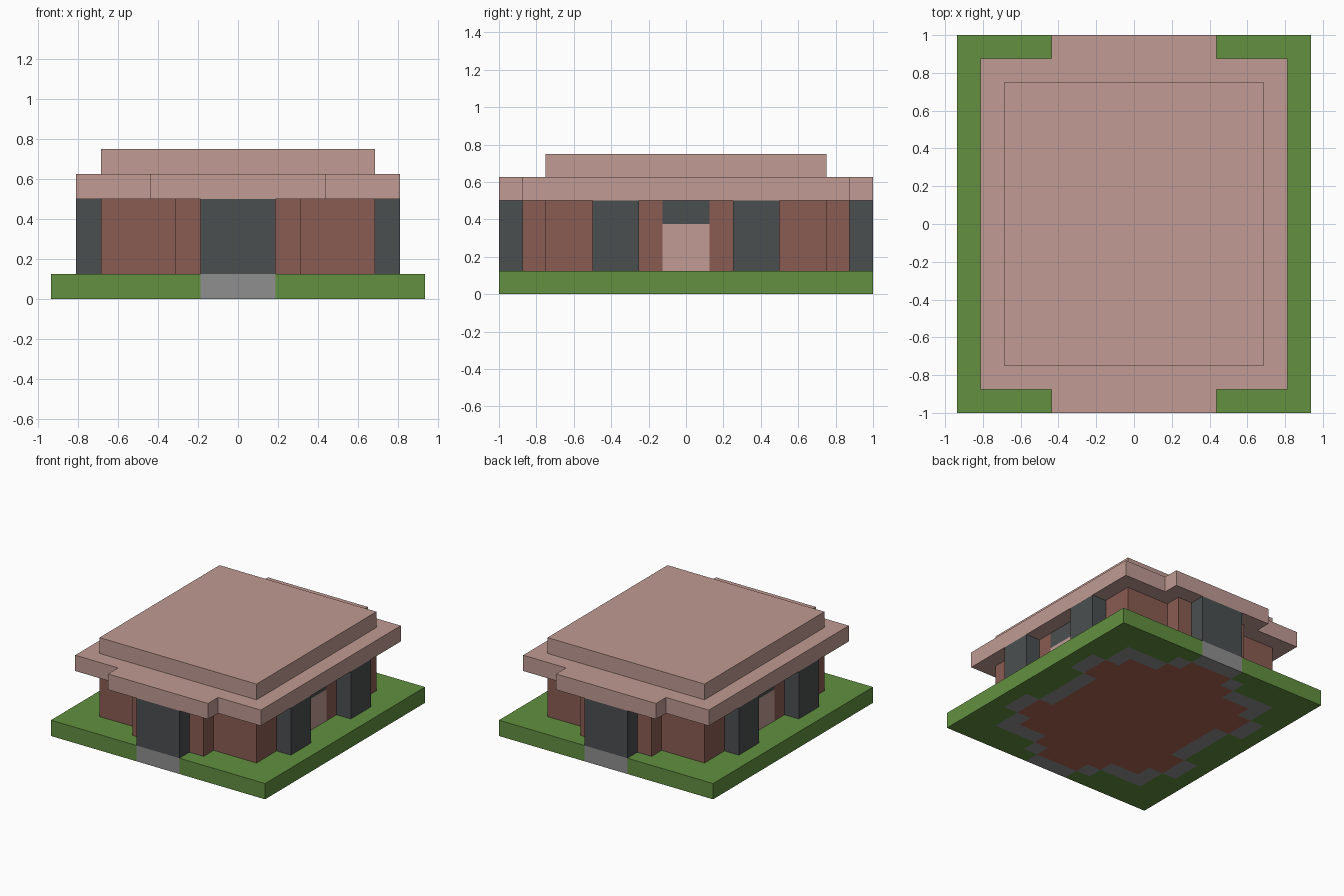
import bpy, bmesh

cube = bpy.data.objects.get("Cube")
if cube:
    bpy.data.objects.remove(cube, do_unlink=True)

U = 0.0625            # building module
BASE, EAVE = 2, 8     # heights in modules


def material(name, rgb):
    m = bpy.data.materials.new(name)
    m.use_nodes = True
    m.diffuse_color = (*rgb, 1)
    bsdf = m.node_tree.nodes["Principled BSDF"]
    bsdf.inputs["Base Color"].default_value = (*rgb, 1)
    bsdf.inputs["Roughness"].default_value = 0.9
    return m


GRASS = material("grass green", (0.122, 0.279, 0.051))
PINK = material("pale pink", (0.533, 0.328, 0.296))
BRICK = material("brick brown", (0.254, 0.107, 0.084))
GLASS = material("dark slate", (0.070, 0.078, 0.080))
STONE = material("stone grey", (0.275, 0.275, 0.275))
FLOOR = material("floor brown", (0.41, 0.13, 0.08))


def finish(name, bm, mats):
    bmesh.ops.recalc_face_normals(bm, faces=bm.faces)
    mesh = bpy.data.meshes.new(name)
    bm.to_mesh(mesh)
    bm.free()
    for m in mats:
        mesh.materials.append(m)
    obj = bpy.data.objects.new(name, mesh)
    bpy.context.collection.objects.link(obj)
    return obj


def prism(name, mat, outline, z0, z1):
    """Extrude a plan outline, all in modules."""
    bm = bmesh.new()
    face = bm.faces.new([bm.verts.new((x * U, y * U, z0 * U)) for x, y in outline])
    up = bmesh.ops.extrude_face_region(bm, geom=[face])["geom"]
    for v in up:
        if isinstance(v, bmesh.types.BMVert):
            v.co.z = z1 * U
    return finish(name, bm, [mat])


def block(name, mat, x, y, z, mirror=""):
    """Box from coordinate ranges, mirrored over the named axes."""
    outline = [(x[0], y[0]), (x[1], y[0]), (x[1], y[1]), (x[0], y[1])]
    obj = prism(name, mat, outline, *z)
    if mirror:
        mod = obj.modifiers.new("mirror", "MIRROR")
        mod.use_axis = ("x" in mirror, "y" in mirror, False)
        mod.use_mirror_merge = False
    return obj


# Walls: name, colour, plan ranges, height range, mirrored axes
WALL = (BASE, EAVE)
PARTS = [
    ("entrance_window", GLASS, (-3, 3), (14, 16), WALL, "y"),
    ("porch_wall", BRICK, (3, 5), (12, 14), WALL, "xy"),
    ("end_wall", BRICK, (5, 11), (10, 12), WALL, "xy"),
    ("side_wall", BRICK, (9, 11), (8, 10), WALL, "xy"),
    ("bay_window", GLASS, (11, 13), (4, 8), WALL, "xy"),
    ("door_pier", BRICK, (9, 11), (2, 4), WALL, "xy"),
    ("side_door", PINK, (9, 11), (-2, 2), (BASE, 6), "x"),
    ("door_transom", GLASS, (9, 11), (-2, 2), (6, EAVE), "x"),
]
for part in PARTS:
    block(*part)

# Ground slab in square tiles: stone beneath the walls, floor inside, grass around
bm = bmesh.new()
bmesh.ops.create_grid(bm, x_segments=15, y_segments=16, size=1)
for v in bm.verts:
    v.co.x *= 15 * U
up = bmesh.ops.extrude_face_region(bm, geom=bm.faces[:])["geom"]
for v in up:
    if isinstance(v, bmesh.types.BMVert):
        v.co.z = BASE * U
for f in bm.faces:
    c = f.calc_center_median() / U
    x, y = abs(c.x), abs(c.y)
    if any(p[2][0] <= x <= p[2][1] and p[3][0] <= y <= p[3][1] for p in PARTS):
        f.material_index = 1
    elif (x < 11 and y < 12) or (x < 5 and y < 14):
        f.material_index = 2
finish("ground_slab", bm, [GRASS, STONE, FLOOR])

# Lower roof with a projecting canopy at each end
quarter = [(13, 14), (7, 14), (7, 16)]
outline = quarter + [(-x, y) for x, y in reversed(quarter)]
outline += [(-x, -y) for x, y in outline]
prism("lower_roof", PINK, outline, EAVE, 10)

# Upper roof tier
block("upper_roof", PINK, (-11, 11), (-12, 12), (10, 12))
